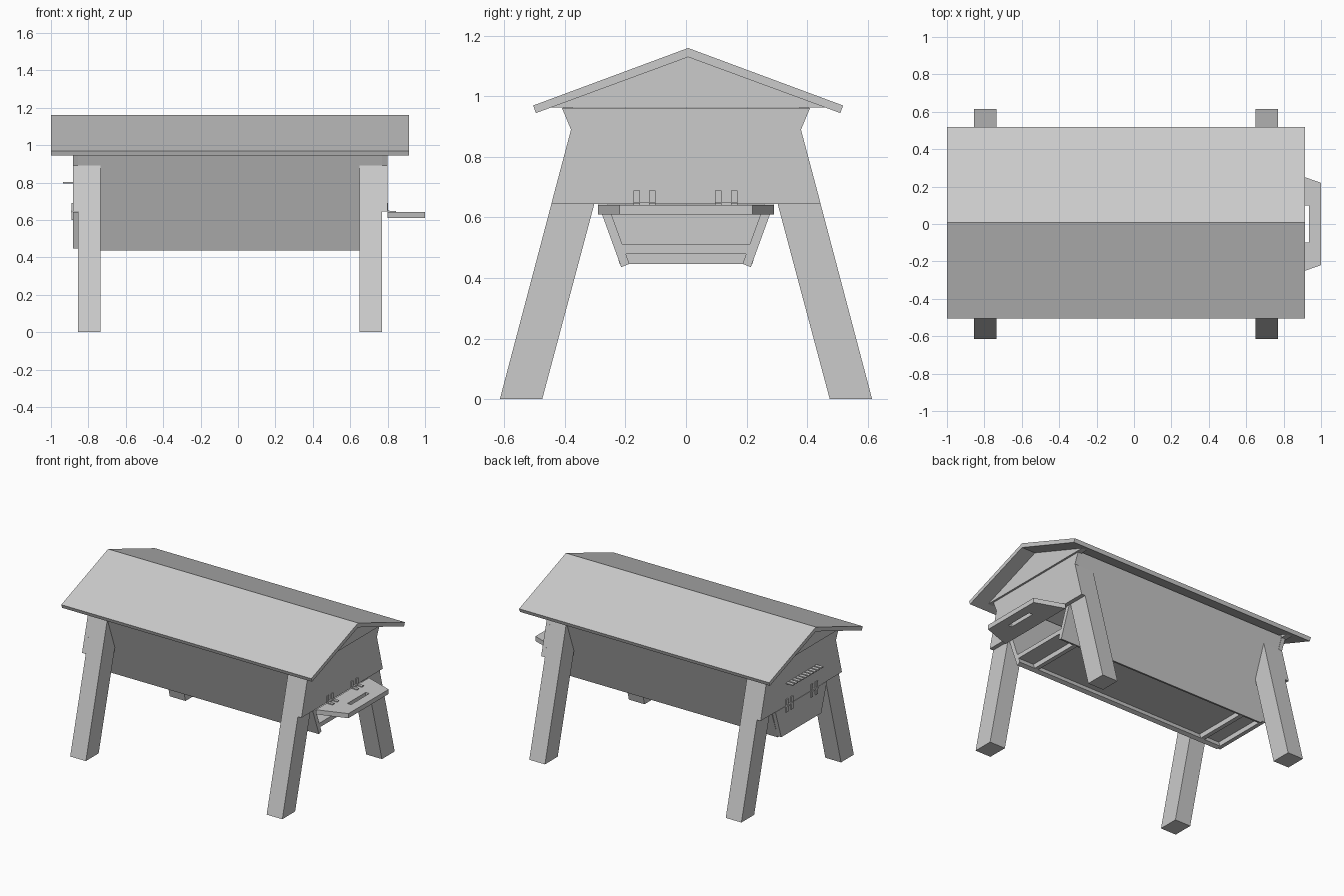
import bpy, bmesh

cube = bpy.data.objects.get("Cube")
if cube:
    bpy.data.objects.remove(cube, do_unlink=True)

wood = bpy.data.materials.new("pale_grey")
wood.use_nodes = True
GREY = (0.6, 0.6, 0.6, 1)
wood.diffuse_color = GREY
wood.node_tree.nodes["Principled BSDF"].inputs["Base Color"].default_value = GREY


def prism(name, outline, start, end, axis="x"):
    """Extrude an outline: (y, z) along x, or (x, y) along z."""
    bm = bmesh.new()
    rings = []
    for d in (start, end):
        rings.append([bm.verts.new((d, a, b) if axis == "x" else (a, b, d))
                      for a, b in outline])
    bm.faces.new(rings[0])
    bm.faces.new(rings[1])
    n = len(outline)
    for i in range(n):
        j = (i + 1) % n
        bm.faces.new((rings[0][i], rings[0][j], rings[1][j], rings[1][i]))
    bmesh.ops.recalc_face_normals(bm, faces=bm.faces)
    mesh = bpy.data.meshes.new(name)
    bm.to_mesh(mesh)
    bm.free()
    mesh.materials.append(wood)
    obj = bpy.data.objects.new(name, mesh)
    bpy.context.collection.objects.link(obj)
    return obj


def box(name, x, y, z):
    return prism(name, [(y[0], z[0]), (y[1], z[0]), (y[1], z[1]), (y[0], z[1])], *x)


def mirrored(half):
    """Complete a symmetrical outline from its positive-y half."""
    return half + [(-y, z) for y, z in reversed(half)]


def flip(outline, side):
    return [(side * y, z) for y, z in outline]


BACK, FRONT = -0.855, 0.77      # inner faces of the two end boards
BOARD = 0.028

# Roof: one folded sheet with square-cut eaves
roof_y = 0.007
roof = [(0, 1.16), (0.512, 0.97), (0.503, 0.945), (0, 1.13),
        (-0.503, 0.945), (-0.512, 0.97)]
prism("roof", [(y + roof_y, z) for y, z in roof], -1.0, 0.915)

# Sloping trough walls and splayed legs
wall = [(0.409, 0.972), (0.214, 0.436), (0.187, 0.447), (0.378, 0.972)]
leg = [(0.615, 0), (0.475, 0), (0.297, 0.667), (0.38, 0.89)]
for side, label in ((-1, "right"), (1, "left")):
    prism("side_wall_" + label, flip(wall, side), BACK, FRONT)
    for x, end in ((BACK, "back"), (FRONT - 0.12, "front")):
        prism(f"leg_{end}_{label}", flip(leg, side), x, x + 0.12)

# End boards that clasp the legs, with gables above
end_shape = mirrored([(0.41, 0.962), (0.38, 0.89), (0.445, 0.645)])
gable = [(-0.455, 0.963), (0.462, 0.963), (roof_y, 1.13)]
for x, out, end in ((BACK, -1, "back"), (FRONT, 1, "front")):
    prism("end_board_" + end, end_shape, x, x + out * BOARD)
    prism("gable_" + end, gable, x, x + out * (BOARD + 0.012))

# Floor with cross battens underneath
floor = mirrored([(0.211, 0.51), (0.2, 0.48)])
batten = mirrored([(0.2, 0.48), (0.188, 0.447)])
prism("floor", floor, BACK, FRONT)
for x, end in ((-0.73, "back"), (0.62, "front")):
    prism("batten_" + end, batten, x, x + 0.03)

# Closed flap at one end, open flap with a slot at the other
prism("closed_flap", mirrored([(0.282, 0.643), (0.219, 0.447)]), BACK, BACK - BOARD)
shelf = prism("open_flap", [(0.8, -0.29), (1.0, -0.22), (1.0, 0.22), (0.8, 0.29)],
              0.61, 0.642, "z")
cutter = box("slot_cutter", (0.908, 0.936), (-0.1, 0.1), (0.55, 0.7))
cutter.hide_render = True
cut = shelf.modifiers.new("slot", "BOOLEAN")
cut.operation = "DIFFERENCE"
cut.solver = "EXACT"
cut.object = cutter
bpy.context.view_layer.objects.active = shelf
bpy.ops.object.modifier_apply(modifier=cut.name)
bpy.data.objects.remove(cutter, do_unlink=True)

# Hinges: two leaves of narrow fingers joined by a pin
back_face, front_face = BACK - BOARD, FRONT + BOARD
for y, label in ((-0.137, "right"), (0.133, "left")):
    for k in (-1, 1):
        f = (y + k * 0.026 - 0.011, y + k * 0.026 + 0.011)
        tag = f"{label}_{'inner' if k * y < 0 else 'outer'}"
        box("closed_hinge_" + tag, (back_face - 0.006, back_face), f, (0.6, 0.69))
        box("open_hinge_plate_" + tag, (front_face, 0.845), f, (0.642, 0.648))
        box("open_hinge_leaf_" + tag, (front_face, front_face + 0.005), f, (0.645, 0.69))
    span = (y - 0.037, y + 0.037)
    box("closed_hinge_pin_" + label, (back_face - 0.01, back_face), span, (0.639, 0.651))
    box("open_hinge_pin_" + label, (front_face, front_face + 0.012), span, (0.642, 0.652))

# Entrance comb: a row of thin tongues on the closed end
for i in range(10):
    y = -0.155 + i * 0.0345
    box(f"entrance_tongue_{i + 1}", (-0.935, back_face), (y - 0.012, y + 0.012),
        (0.796, 0.803))
